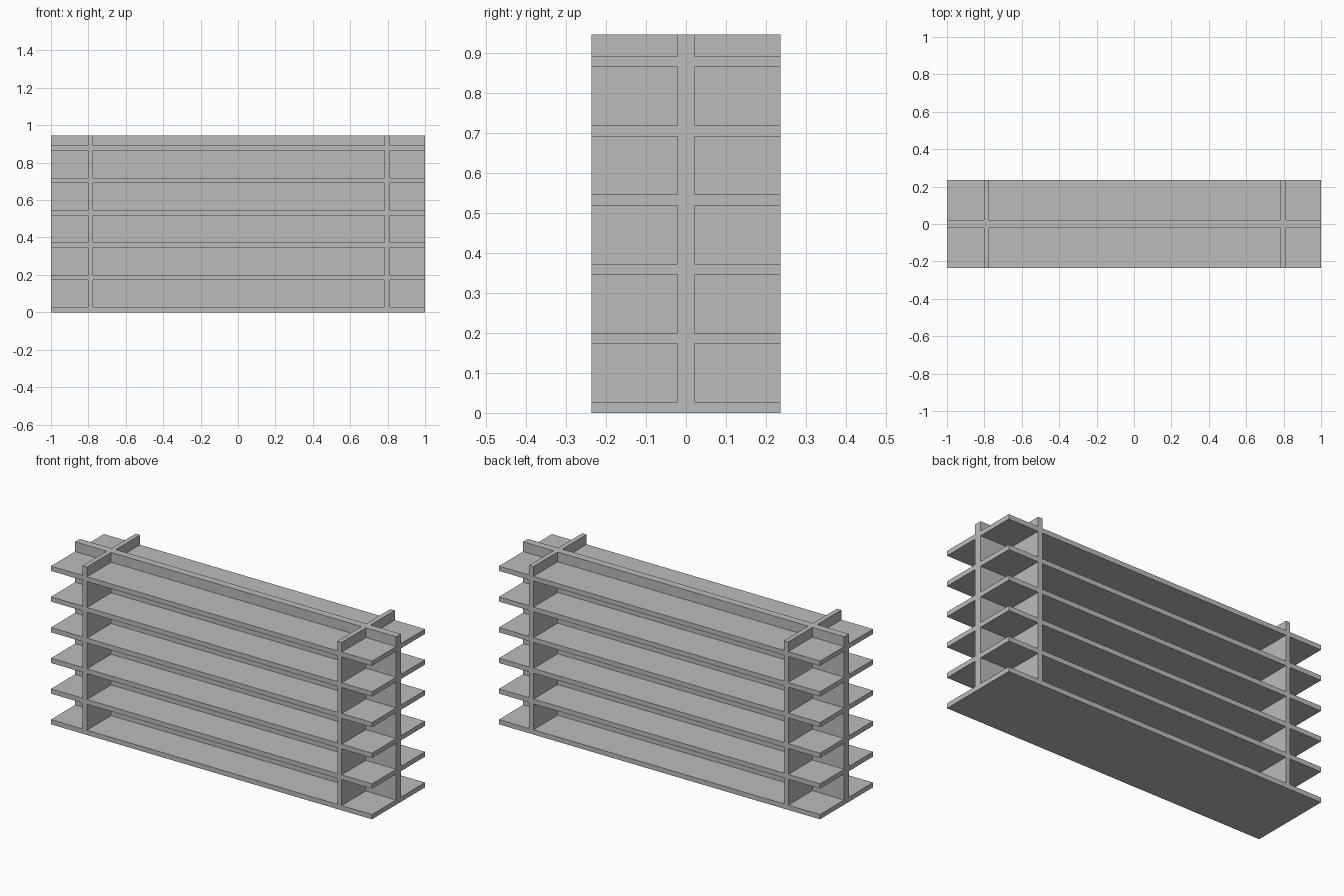
import bpy

cube = bpy.data.objects.get("Cube")
if cube:
    bpy.data.objects.remove(cube, do_unlink=True)

LENGTH, DEPTH, HEIGHT = 2.0, 0.472, 0.946
BOARD = 0.027
SHELF_COUNT, SHELF_PITCH = 6, 0.1728

grey = bpy.data.materials.new("plain grey")
grey.use_nodes = True
colour = (0.5, 0.5, 0.5, 1)
grey.diffuse_color = colour
grey.node_tree.nodes["Principled BSDF"].inputs["Base Color"].default_value = colour


def board(name, centre, size):
    """Flat rectangular board given by centre and full size."""
    bpy.ops.mesh.primitive_cube_add(size=1, location=centre)
    obj = bpy.context.object
    obj.name = name
    obj.scale = size
    bpy.ops.object.transform_apply(location=False, rotation=False, scale=True)
    obj.data.materials.append(grey)
    return obj


# Evenly stacked shelves
for i in range(SHELF_COUNT):
    board(f"shelf_{i + 1}", (0, 0, i * SHELF_PITCH + BOARD / 2), (LENGTH, DEPTH, BOARD))

# Lengthwise centre wall, rising above the top shelf
board("centre_wall", (0, 0, HEIGHT / 2), (LENGTH, 0.042, HEIGHT))

# Cross walls near both ends
for name, x in (("right_cross_wall", -0.789), ("left_cross_wall", 0.798)):
    board(name, (x, 0, HEIGHT / 2), (BOARD, DEPTH, HEIGHT))
